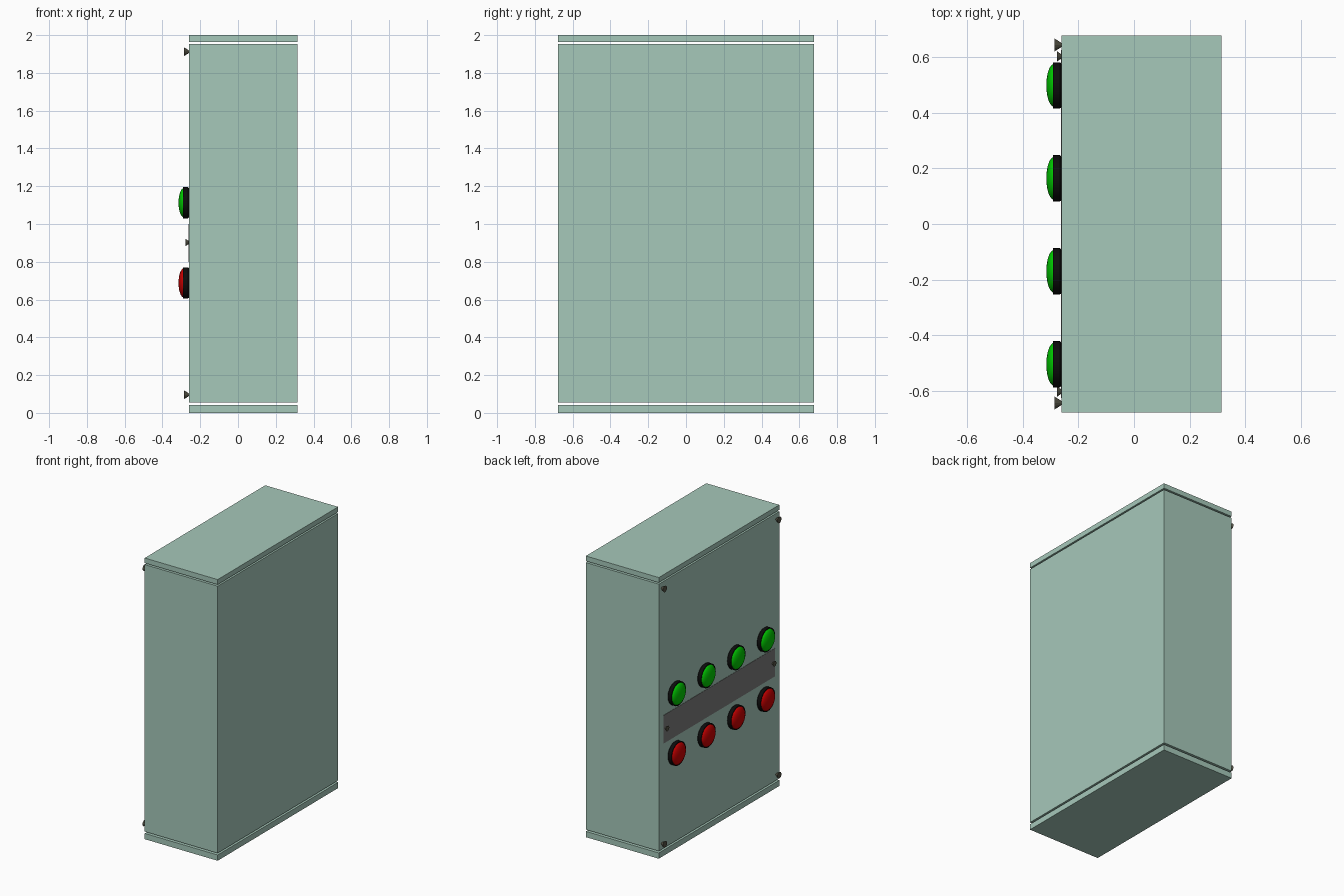
import bpy, bmesh, math
from mathutils import Matrix

if "Cube" in bpy.data.objects:
    bpy.data.objects.remove(bpy.data.objects["Cube"])

FACE = -0.26          # x of the control face


def material(name, rgb):
    m = bpy.data.materials.new(name)
    m.diffuse_color = (*rgb, 1)
    m.use_nodes = True
    m.node_tree.nodes["Principled BSDF"].inputs["Base Color"].default_value = m.diffuse_color
    return m


CASE = material("case_green", (0.38, 0.58, 0.49))
BLACK = material("black", (0.004, 0.004, 0.004))
GREEN = material("lamp_green", (0.0, 0.6, 0.0))
RED = material("lamp_red", (0.6, 0.0, 0.0))
PLATE = material("plate_grey", (0.2, 0.2, 0.2))
STEEL = material("dark_steel", (0.09, 0.085, 0.06))


def finish(name, bm, mat, loc=(0, 0, 0), smooth=False):
    bmesh.ops.recalc_face_normals(bm, faces=bm.faces)
    me = bpy.data.meshes.new(name)
    bm.to_mesh(me)
    bm.free()
    me.materials.append(mat)
    ob = bpy.data.objects.new(name, me)
    ob.location = loc
    bpy.context.collection.objects.link(ob)
    if smooth:
        bpy.ops.object.select_all(action='DESELECT')
        ob.select_set(True)
        bpy.context.view_layer.objects.active = ob
        bpy.ops.object.shade_smooth_by_angle(angle=math.radians(35))


def box(name, lo, hi, mat):
    bm = bmesh.new()
    size = [b - a for a, b in zip(lo, hi)]
    bmesh.ops.create_cube(bm, size=1, matrix=Matrix.Diagonal((*size, 1)))
    finish(name, bm, mat, [(a + b) / 2 for a, b in zip(lo, hi)])


def lathe(name, profile, y, z, mat, sides, smooth=True):
    """Revolve (height out of the face, radius) pairs about the x axis."""
    bm = bmesh.new()
    vs = [bm.verts.new((-h, r, 0)) for h, r in profile]
    edges = [bm.edges.new(p) for p in zip(vs, vs[1:])]
    bmesh.ops.spin(bm, geom=vs + edges, cent=(0, 0, 0), axis=(1, 0, 0),
                   angle=2 * math.pi, steps=sides)
    bmesh.ops.remove_doubles(bm, verts=bm.verts, dist=1e-5)
    finish(name, bm, mat, (FACE, y, z), smooth)


# cabinet body with separate base and lid slabs, small gaps between
for name, z0, z1 in (("base_slab", 0, 0.041), ("cabinet_body", 0.054, 1.953),
                     ("lid_slab", 1.964, 2)):
    box(name, (FACE, -0.677, z0), (0.314, 0.677, z1), CASE)

# label plate between the rows of lamps
box("label_plate", (FACE - 0.002, -0.625, 0.8), (FACE + 0.002, 0.625, 1.0), PLATE)

# lamps: black bezel and coloured dome
bezel = [(0, 0), (0, 0.078), (0.006, 0.083), (0.031, 0.083), (0.031, 0.074), (0.026, 0)]
dome = [(0.027 + 0.028 * math.sin(a), 0.077 * math.cos(a))
        for a in [i * math.pi / 16 for i in range(8)]] + [(0.055, 0)]
for row, z, mat in (("green", 1.113, GREEN), ("red", 0.688, RED)):
    for i in range(4):
        y = -0.504 + i * 0.334
        lathe(f"{row}_lamp_bezel_{i}", bezel, y, z, BLACK, 32)
        lathe(f"{row}_lamp_dome_{i}", dome, y, z, mat, 32)

# countersunk screws: four door corners and two on the plate
for s in (-1, 1):
    for z, h, r, y in ((1.912, 0.025, 0.023, 0.643), (0.096, 0.025, 0.023, 0.643),
                       (0.902, 0.017, 0.019, 0.602)):
        lathe("screw", [(0, 0), (0, 0.007), (h, r), (h, 0)], s * y, z, STEEL, 12, False)
